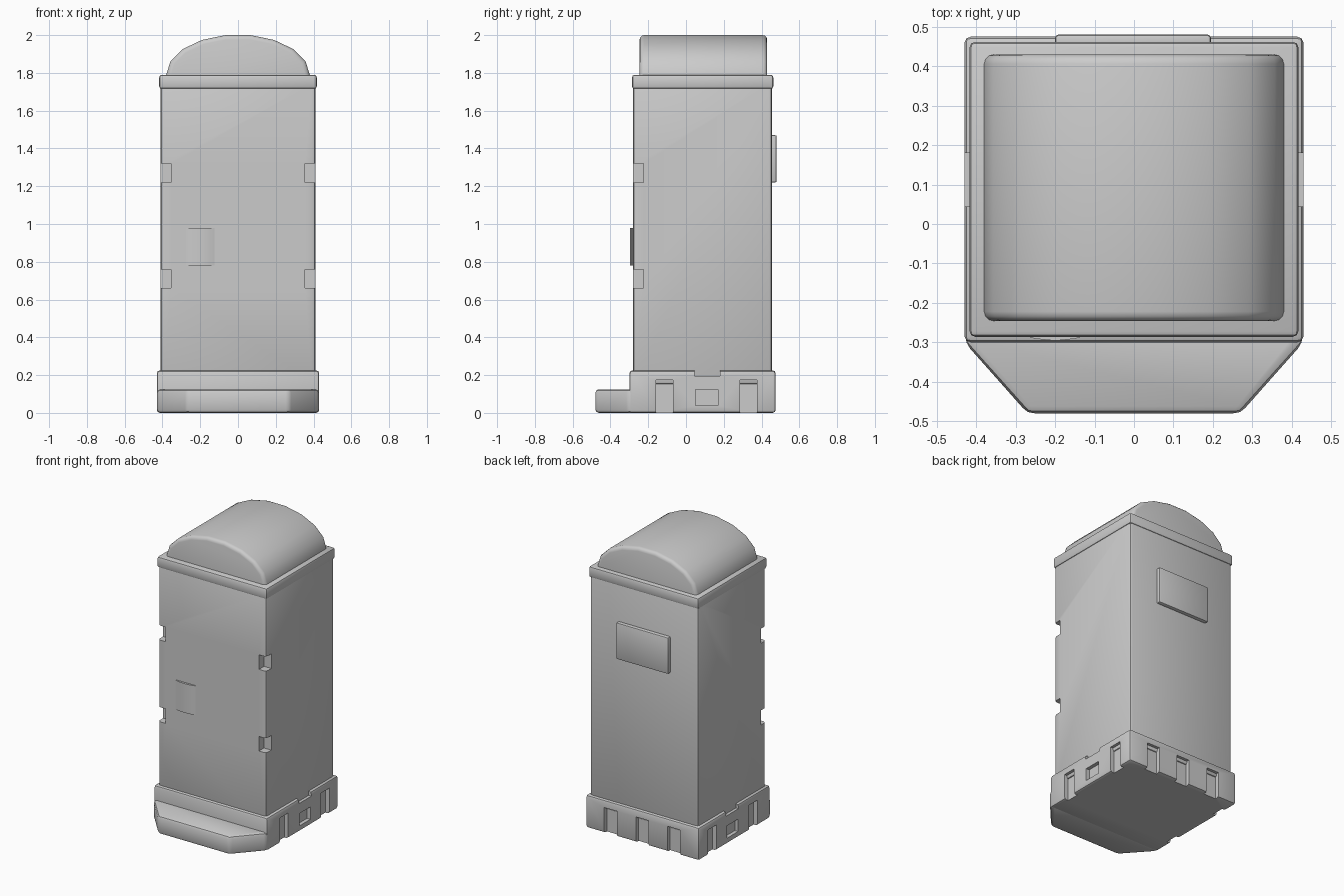
import bpy, bmesh, math
from mathutils import Vector

if "Cube" in bpy.data.objects:
    bpy.data.objects.remove(bpy.data.objects["Cube"])


def make(name, bm):
    bmesh.ops.recalc_face_normals(bm, faces=bm.faces)
    me = bpy.data.meshes.new(name)
    bm.to_mesh(me)
    bm.free()
    ob = bpy.data.objects.new(name, me)
    bpy.context.collection.objects.link(ob)
    return ob


def smooth(ob):
    bpy.ops.object.select_all(action='DESELECT')
    ob.select_set(True)
    bpy.context.view_layer.objects.active = ob
    bpy.ops.object.shade_smooth_by_angle(angle=math.radians(35))


def prism(name, pts, lo, hi, bevel=0.0, segs=2, axis='Z', pick=None):
    """Extrude a 2D outline along Z (outline x,y) or Y (outline x,z), then round edges."""
    bm = bmesh.new()
    co = (lambda p, h: (p[0], p[1], h)) if axis == 'Z' else (lambda p, h: (p[0], h, p[1]))
    a = [bm.verts.new(co(p, lo)) for p in pts]
    b = [bm.verts.new(co(p, hi)) for p in pts]
    bm.faces.new(a)
    bm.faces.new(b)
    for i in range(len(pts)):
        j = (i + 1) % len(pts)
        bm.faces.new((a[i], a[j], b[j], b[i]))
    bmesh.ops.recalc_face_normals(bm, faces=bm.faces)
    if bevel:
        edges = [e for e in bm.edges if pick is None or pick(e)]
        bmesh.ops.bevel(bm, geom=edges, offset=bevel, segments=segs,
                        profile=0.5, affect='EDGES', clamp_overlap=True)
    ob = make(name, bm)
    smooth(ob)
    return ob


def box(name, x0, x1, y0, y1, z0, z1, bevel=0.0, segs=2):
    return prism(name, [(x0, y0), (x1, y0), (x1, y1), (x0, y1)], z0, z1, bevel, segs)


def cut(ob, boxes):
    """Subtract a list of axis-aligned boxes from an object."""
    bm = bmesh.new()
    for x0, x1, y0, y1, z0, z1 in boxes:
        vs = bmesh.ops.create_cube(bm, size=1)['verts']
        for v in vs:
            v.co = Vector((x0 + (v.co.x + .5) * (x1 - x0),
                           y0 + (v.co.y + .5) * (y1 - y0),
                           z0 + (v.co.z + .5) * (z1 - z0)))
    cutter = make("cutter", bm)
    cutter.hide_render = True
    mod = ob.modifiers.new("cut", 'BOOLEAN')
    mod.operation, mod.solver, mod.object = 'DIFFERENCE', 'EXACT', cutter
    # run the cut ahead of the smoothing modifier, if there is one
    ob.modifiers.move(len(ob.modifiers) - 1, 0)
    bpy.ops.object.select_all(action='DESELECT')
    ob.select_set(True)
    bpy.context.view_layer.objects.active = ob
    bpy.ops.object.modifier_apply(modifier="cut")
    bpy.data.objects.remove(cutter)
    smooth(ob)


def both_sides(x0, x1, *rest):
    return [(x0, x1, *rest), (-x1, -x0, *rest)]


# skid base with fork slots, side pockets and top notches
base = box("skid_base", -.43, .43, -.30, .475, 0, .225, .016, 2)
cuts = []
for y0, y1 in ((-.16, -.07), (.285, .375)):
    cuts += both_sides(.40, .5, y0, y1, -.1, .175)
cuts += both_sides(.405, .5, .05, .17, .04, .125)
cuts += both_sides(.408, .5, .045, .18, .195, .3)
for x in (-.24, 0, .24):
    cuts.append((x - .048, x + .048, .445, .6, -.1, .175))
cut(base, cuts)

# tapered front step
prism("front_step", [(-.428, -.26), (-.428, -.302), (-.27, -.48), (.27, -.48),
                     (.428, -.302), (.428, -.26)], 0, .125, .018, 2)

# cabin with hinge notches in the front corners
cabin = box("cabin", -.41, .41, -.28, .455, .15, 1.76, .018, 2)
cuts = []
for z in (.71, 1.27):
    cuts += both_sides(.355, .5, -.4, -.225, z - .05, z + .05)
cut(cabin, cuts)

# rim around the top of the cabin
box("top_rim", -.417, .417, -.286, .462, 1.715, 1.79, .014, 2)

# arched roof with rounded ends
arch = [(.38 * math.cos(math.radians(20 * i)), 1.79 + .2132 * math.sin(math.radians(20 * i)))
        for i in range(10)]
arch = [(.38, 1.765)] + arch + [(-.38, 1.765)]
prism("arched_roof", arch, -.246, .43, .024, 3, 'Y',
      lambda e: abs(e.verts[0].co.y - e.verts[1].co.y) < 1e-5
      and e.verts[0].co.z + e.verts[1].co.z > 3.54)

# bowed door lock plate
lock = [(-.275, -.27), (-.275, -.284), (-.25, -.291), (-.2, -.296),
        (-.15, -.291), (-.125, -.284), (-.125, -.27)]
prism("door_lock", lock, .78, .98)

# rear panel
box("rear_panel", -.2, .195, .44, .48, 1.22, 1.47, .008, 2)
